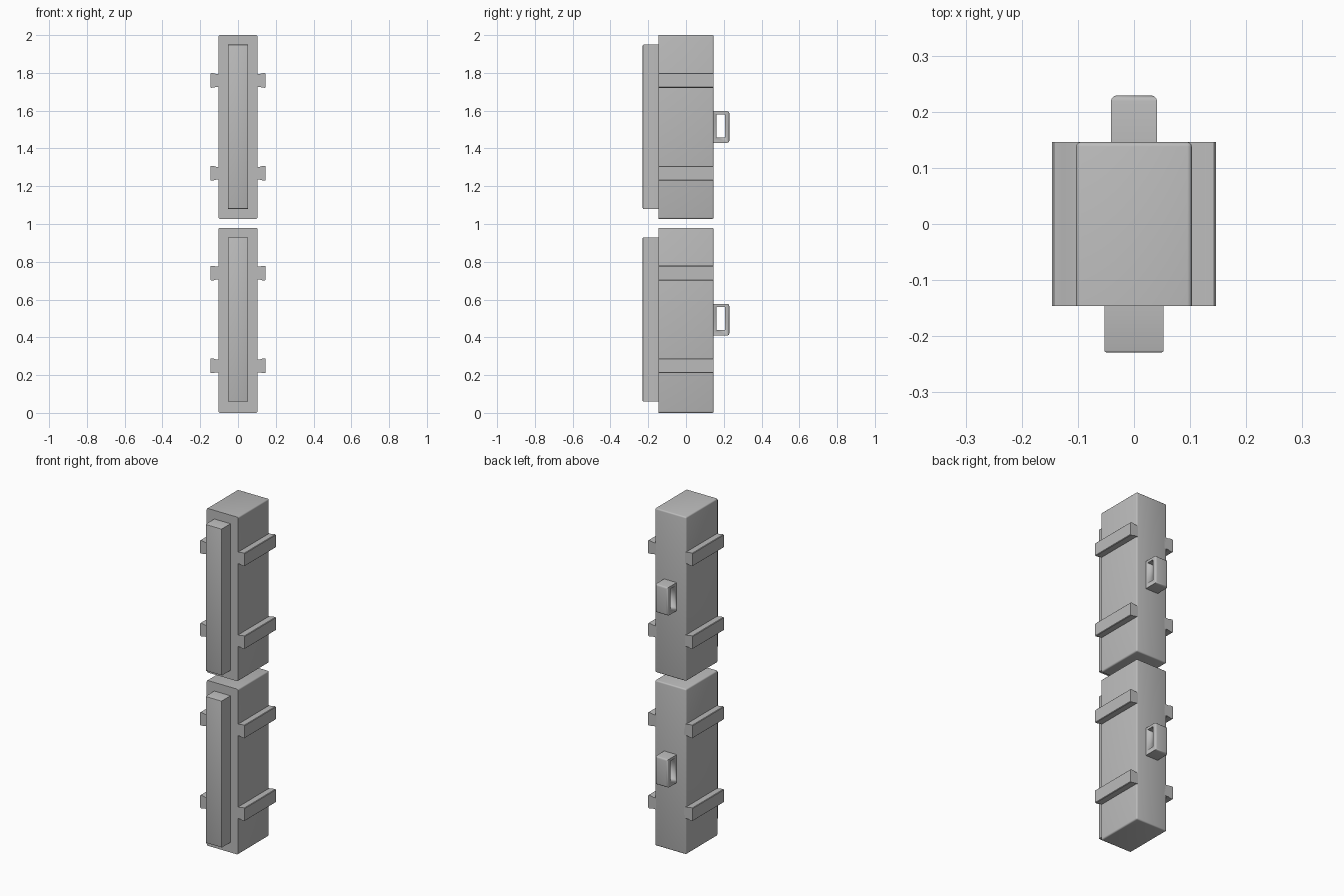
import bpy
import bmesh
from mathutils import Vector

cube = bpy.data.objects.get("Cube")
if cube:
    bpy.data.objects.remove(cube, do_unlink=True)

grey = bpy.data.materials.new("plain_grey")
grey.use_nodes = True
grey.diffuse_color = (0.5, 0.5, 0.5, 1)
grey.node_tree.nodes["Principled BSDF"].inputs["Base Color"].default_value = (0.5, 0.5, 0.5, 1)


def finish(bm, name):
    bmesh.ops.recalc_face_normals(bm, faces=bm.faces)
    mesh = bpy.data.meshes.new(name)
    bm.to_mesh(mesh)
    bm.free()
    mesh.materials.append(grey)
    obj = bpy.data.objects.new(name, mesh)
    bpy.context.collection.objects.link(obj)
    bpy.ops.object.select_all(action="DESELECT")
    obj.select_set(True)
    bpy.context.view_layer.objects.active = obj
    bpy.ops.object.shade_smooth_by_angle(angle=0.6)
    return obj


def prism(outline, axis, start, end):
    """Extrude a closed outline of 3D points along one axis."""
    bm = bmesh.new()
    points = [Vector(p) for p in outline]
    for p in points:
        p[axis] = start
    face = bm.faces.new([bm.verts.new(p) for p in points])
    new = bmesh.ops.extrude_face_region(bm, geom=[face])["geom"]
    move = Vector()
    move[axis] = end - start
    bmesh.ops.translate(bm, verts=[v for v in new if isinstance(v, bmesh.types.BMVert)], vec=move)
    return bm


def box(x, y0, y1, z0, z1):
    return prism([(-x, 0, z0), (x, 0, z0), (x, 0, z1), (-x, 0, z1)], 1, y0, y1)


def round_edges(bm, rule, width, segments):
    edges = [e for e in bm.edges if rule(e)]
    bmesh.ops.bevel(bm, geom=edges, offset=width, segments=segments, profile=0.5, affect="EDGES")


def build_unit(prefix, z0, z1):
    # Main block: every edge softened except those of the flat front
    body = box(0.103, -0.146, 0.146, z0, z1)
    round_edges(body, lambda e: max(v.co.y for v in e.verts) > 0, 0.008, 3)
    finish(body, prefix + "_body")

    # Long raised strip on the front
    strip = box(0.053, -0.229, -0.14, z1 - 0.92, z1 - 0.051)
    round_edges(strip, lambda e: max(v.co.y for v in e.verts) < -0.2, 0.004, 2)
    finish(strip, prefix + "_front_strip")

    # Side ribs, slightly flared towards the outer end
    for level, drop in (("upper", 0.24), ("lower", 0.731)):
        z = z1 - drop
        for side, s in (("left", 1), ("right", -1)):
            half = [(0.09, 0.034), (0.115, 0.034), (0.128, 0.038), (0.143, 0.039), (0.146, 0.036)]
            outline = [(s * x, 0, z + h) for x, h in half]
            outline += [(s * x, 0, z - h) for x, h in reversed(half)]
            finish(prism(outline, 1, -0.146, 0.146), f"{prefix}_{level}_{side}_rib")

    # Loop handle on the back, open from side to side
    top, bottom = z1 - 0.403, z1 - 0.57
    outer = [(0, 0.14, bottom), (0, 0.229, bottom), (0, 0.229, top), (0, 0.14, top)]
    handle = prism(outer, 0, -0.041, 0.041)
    round_edges(handle, lambda e: min(v.co.y for v in e.verts) > 0.2, 0.01, 3)
    loop = finish(handle, prefix + "_back_handle")
    hole = [(0, 0.161, bottom + 0.028), (0, 0.206, bottom + 0.028),
            (0, 0.206, top - 0.016), (0, 0.161, top - 0.016)]
    cutter = finish(prism(hole, 0, -0.1, 0.1), prefix + "_handle_cutter")
    cutter.hide_render = True
    cutter.hide_viewport = True
    cut = loop.modifiers.new("opening", "BOOLEAN")
    cut.operation = "DIFFERENCE"
    cut.solver = "EXACT"
    cut.object = cutter


build_unit("lower", 0, 0.98)
build_unit("upper", 1.027, 2)
